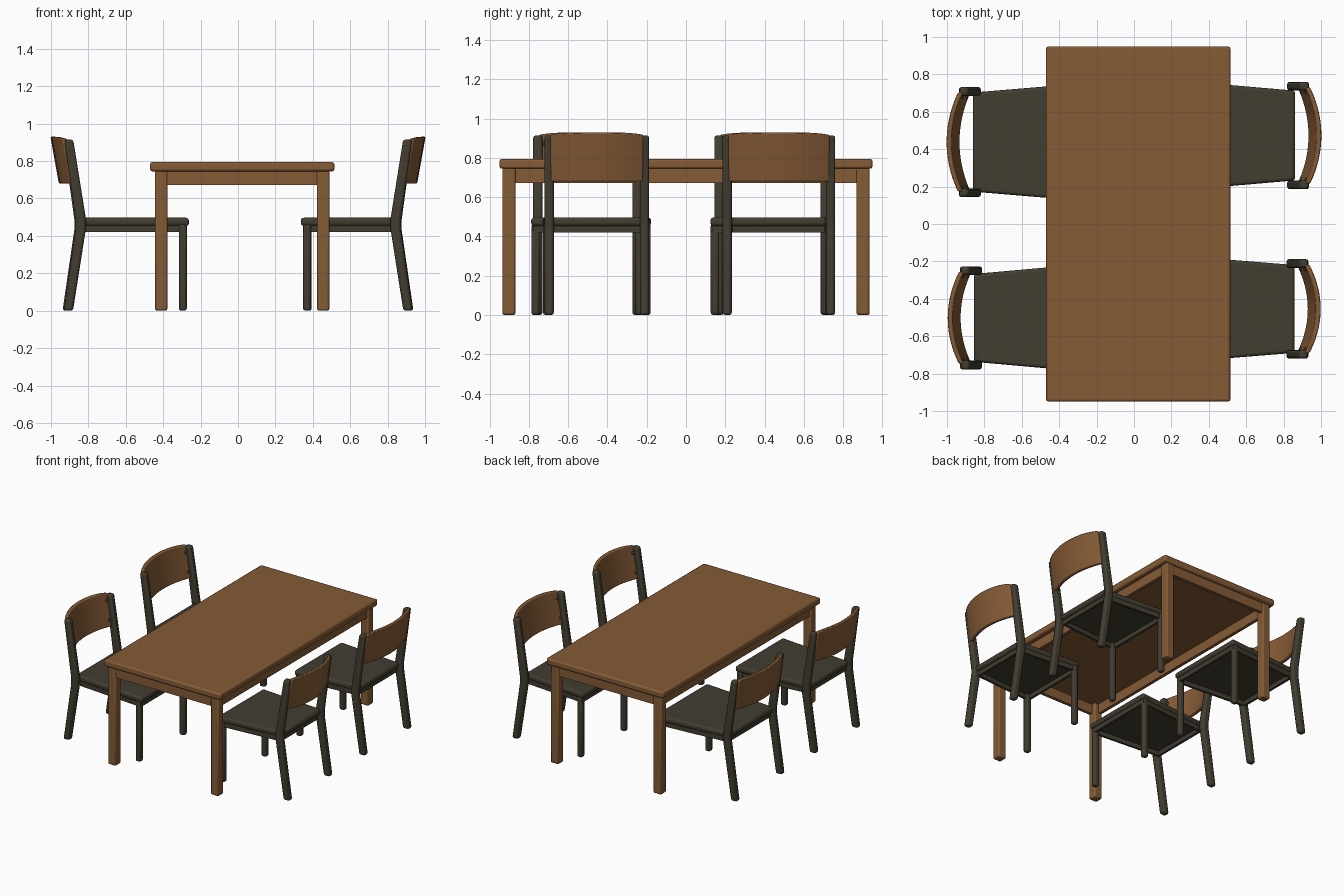
import bpy, bmesh, math
from mathutils import Vector

if "Cube" in bpy.data.objects:
    bpy.data.objects.remove(bpy.data.objects["Cube"])


def material(name, rgb):
    m = bpy.data.materials.new(name)
    m.diffuse_color = (*rgb, 1)
    m.use_nodes = True
    m.node_tree.nodes["Principled BSDF"].inputs["Base Color"].default_value = m.diffuse_color
    return m


WOOD = material("warm wood", (0.235, 0.105, 0.037))
DARK = material("dark olive", (0.055, 0.047, 0.031))


def finish(bm, name, mat, bevel=0.0, segments=2):
    bmesh.ops.recalc_face_normals(bm, faces=bm.faces)
    me = bpy.data.meshes.new(name)
    bm.to_mesh(me)
    bm.free()
    me.materials.append(mat)
    ob = bpy.data.objects.new(name, me)
    bpy.context.collection.objects.link(ob)
    if bevel:
        b = ob.modifiers.new("bevel", 'BEVEL')
        b.width, b.segments, b.limit_method = bevel, segments, 'ANGLE'
        b.angle_limit = math.radians(40)
    bpy.ops.object.select_all(action='DESELECT')
    ob.select_set(True)
    bpy.context.view_layer.objects.active = ob
    bpy.ops.object.shade_smooth_by_angle(angle=math.radians(35))
    return ob


def extrude(name, pts, vec, mat, bevel=0.0, segments=2):
    """Extrude a closed outline along a vector."""
    bm = bmesh.new()
    f = bm.faces.new([bm.verts.new(p) for p in pts])
    new = bmesh.ops.extrude_face_region(bm, geom=[f])["geom"]
    bmesh.ops.translate(bm, vec=Vector(vec),
                        verts=[v for v in new if isinstance(v, bmesh.types.BMVert)])
    return finish(bm, name, mat, bevel, segments)


def prism(name, pts, z0, z1, mat, bevel=0.0, segments=2):
    return extrude(name, [(x, y, z0) for x, y in pts], (0, 0, z1 - z0), mat, bevel, segments)


def box(name, x0, x1, y0, y1, z0, z1, mat, bevel=0.0, segments=2):
    return prism(name, [(x0, y0), (x1, y0), (x1, y1), (x0, y1)], z0, z1, mat, bevel, segments)


# Table: top, four legs, apron
TX = 0.0225
box("table_top", -0.47, 0.515, -0.95, 0.95, 0.745, 0.795, WOOD, 0.012)
for s in (-1, 1):
    for t in (-1, 1):
        cx, cy = TX + s * 0.433, t * 0.902
        box("table_leg", cx - 0.033, cx + 0.033, cy - 0.033, cy + 0.033, 0, 0.75, WOOD, 0.01)
    ax, ay = TX + s * 0.445, s * 0.915
    box("table_side_apron", ax - 0.012, ax + 0.012, -0.88, 0.88, 0.672, 0.75, WOOD)
    box("table_end_apron", TX - 0.41, TX + 0.41, ay - 0.012, ay + 0.012, 0.672, 0.75, WOOD)


def chair(tag, s, cy, front, w_front, w_back, w_post, shift):
    """s: side of the table; u runs outward from the table, w across the chair."""
    def P(u, w):
        return (s * (u + shift), cy + w)

    back = 0.862
    # Seat pad
    prism(tag + "_seat", [P(front, -w_front), P(front, w_front), P(back, w_back), P(back, -w_back)],
          0.453, 0.497, DARK, 0.016, 3)
    # Rails under the seat
    f, b, th = front + 0.012, 0.845, 0.018
    wf, wb = w_front - 0.01, w_back - 0.005
    prism(tag + "_front_rail", [P(f, -wf), P(f, wf), P(f + th, wf), P(f + th, -wf)], 0.42, 0.465, DARK)
    prism(tag + "_back_rail", [P(b, -wb), P(b, wb), P(b - th, wb), P(b - th, -wb)], 0.42, 0.465, DARK)
    for m in (-1, 1):
        prism(tag + "_side_rail", [P(f, m * wf), P(b, m * wb), P(b, m * (wb - th)), P(f, m * (wf - th))],
              0.42, 0.465, DARK)
        # Front leg
        u0, u1, w0, w1 = front + 0.012, front + 0.054, m * (w_front - 0.003), m * (w_front - 0.045)
        prism(tag + "_front_leg", [P(u0, w0), P(u1, w0), P(u1, w1), P(u0, w1)], 0, 0.465, DARK, 0.012)
        # Bent back post
        prof = [(0.888, 0), (0.819, 0.44), (0.819, 0.49), (0.887, 0.915),
                (0.934, 0.915), (0.874, 0.48), (0.874, 0.44), (0.938, 0)]
        extrude(tag + "_back_post", [(*P(u, m * w_post), z) for u, z in prof],
                (0, -m * 0.047, 0), DARK, 0.013)
        # Pins joining the post and the backrest
        for z in (0.73, 0.87):
            bm = bmesh.new()
            bmesh.ops.create_uvsphere(bm, u_segments=10, v_segments=6, radius=0.014)
            x, y = P(0.913 + (z - 0.805) * 0.18, m * (w_post - 0.05))
            bmesh.ops.translate(bm, vec=(x, y, z), verts=bm.verts)
            finish(bm, tag + "_pin", DARK)

    # Curved, leaning backrest
    bm = bmesh.new()
    half, n, rings = w_post - 0.03, 20, []
    for i in range(n + 1):
        t = -1 + 2 * i / n
        ring = []
        for d, z in ((-0.013, 0.68), (0.013, 0.68), (0.013, 0.93), (-0.013, 0.93)):
            zz = z - (0.012 * t ** 4 if z > 0.8 else 0)
            u = 0.887 + 0.058 * (1 - t * t) + (zz - 0.68) * 0.18 + d
            ring.append(bm.verts.new((*P(u, half * t), zz)))
        rings.append(ring)
    for a, c in zip(rings, rings[1:]):
        for k in range(4):
            bm.faces.new((a[k], a[(k + 1) % 4], c[(k + 1) % 4], c[k]))
    bm.faces.new(rings[0])
    bm.faces.new(rings[-1])
    finish(bm, tag + "_backrest", WOOD, 0.006)


chair("right_rear_chair", 1, 0.473, 0.34, 0.285, 0.240, 0.287, 0.0)
chair("right_front_chair", 1, -0.454, 0.34, 0.277, 0.235, 0.266, -0.004)
chair("left_rear_chair", -1, 0.438, 0.262, 0.315, 0.265, 0.294, 0.0)
chair("left_front_chair", -1, -0.502, 0.268, 0.288, 0.235, 0.276, -0.006)
